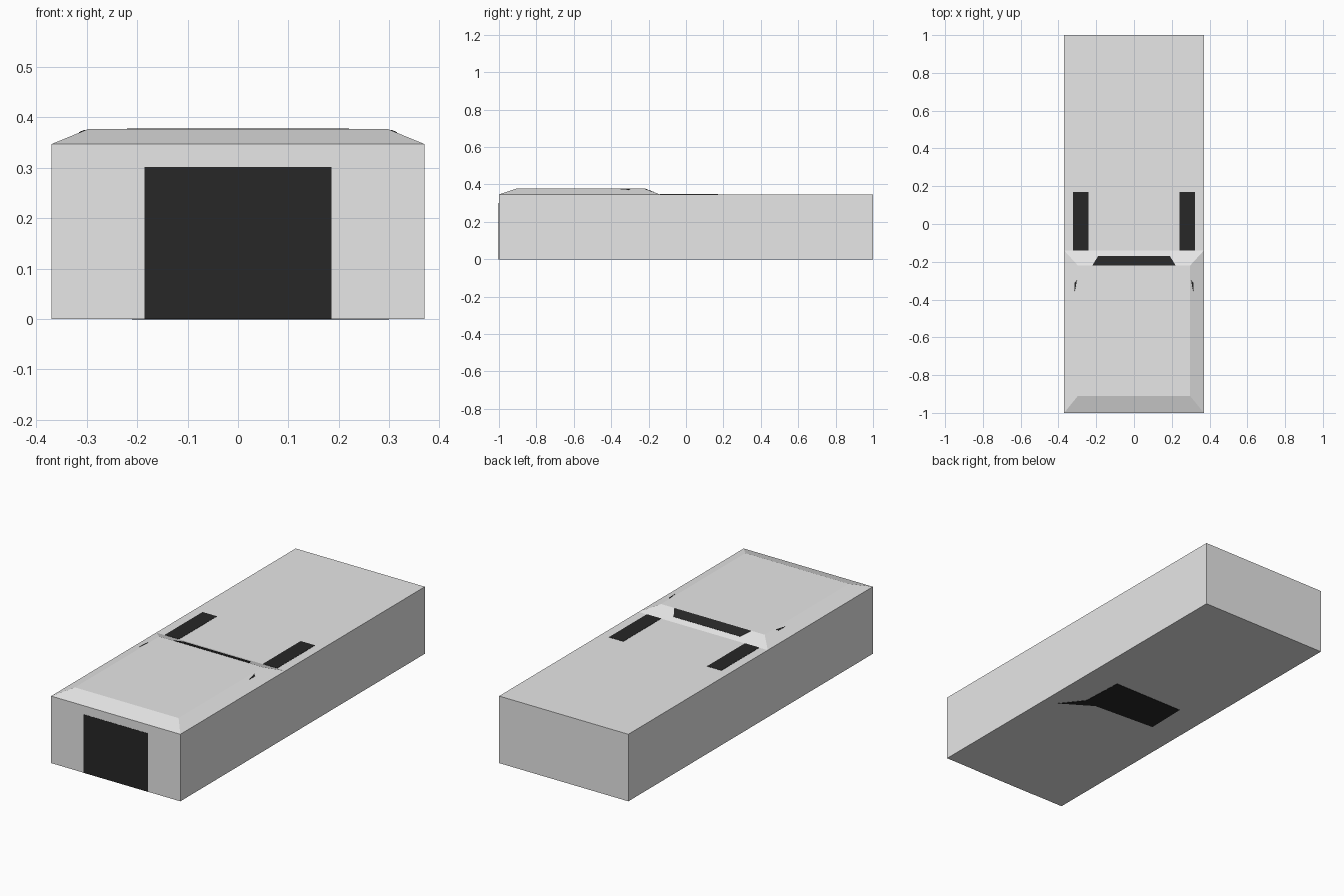
import bpy, bmesh
from mathutils import Vector

if "Cube" in bpy.data.objects:
    bpy.data.objects.remove(bpy.data.objects["Cube"])


def material(name, rgb):
    m = bpy.data.materials.new(name)
    m.diffuse_color = (*rgb, 1)
    m.use_nodes = True
    m.node_tree.nodes["Principled BSDF"].inputs["Base Color"].default_value = m.diffuse_color
    return m


GREY = material("light grey", (0.8, 0.8, 0.8))
DARK = material("near black", (0.02, 0.02, 0.02))


def finish(name, bm, mat):
    bmesh.ops.recalc_face_normals(bm, faces=bm.faces)
    me = bpy.data.meshes.new(name)
    bm.to_mesh(me)
    bm.free()
    me.materials.append(mat)
    ob = bpy.data.objects.new(name, me)
    bpy.context.collection.objects.link(ob)
    return ob


def plate(name, pts, normal, lift=0.0012):
    """Thin dark plate lying just proud of a surface."""
    bm = bmesh.new()
    n = Vector(normal).normalized()
    f = bm.faces.new([bm.verts.new(Vector(p) - n * lift) for p in pts])
    ext = bmesh.ops.extrude_face_region(bm, geom=[f], use_keep_orig=True)
    verts = [g for g in ext["geom"] if isinstance(g, bmesh.types.BMVert)]
    bmesh.ops.translate(bm, verts=verts, vec=n * 2 * lift)
    return finish(name, bm, DARK)


W, H, TOP = 0.37, 0.347, 0.377

# Main body and raised deck share one closed shell
bm = bmesh.new()


def ring(x, y0, y1, z):
    return [bm.verts.new(p) for p in ((-x, y0, z), (x, y0, z), (x, y1, z), (-x, y1, z))]


base = ring(W, -1, 1, 0)
mid = ring(W, -1, -0.14, H)
cap = ring(0.297, -0.91, -0.22, TOP)
back = [bm.verts.new((x, 1, H)) for x in (W, -W)]
bm.faces.new(base)
bm.faces.new(cap)
for i in range(4):                       # bevelled rim of the raised deck
    j = (i + 1) % 4
    bm.faces.new((mid[i], mid[j], cap[j], cap[i]))
bm.faces.new((mid[3], mid[2], back[0], back[1]))            # rear deck
bm.faces.new((base[0], base[1], mid[1], mid[0]))            # front
bm.faces.new((base[2], base[3], back[1], back[0]))          # back
bm.faces.new((base[1], base[2], back[0], mid[2], mid[1]))   # right side
bm.faces.new((base[0], mid[0], mid[3], back[1], base[3]))   # left side
finish("body", bm, GREY)

# Dark front panel
plate("front_panel", [(-0.185, -1, 0), (0.185, -1, 0), (0.185, -1, 0.302), (-0.185, -1, 0.302)],
      (0, -1, 0))


# Dark band on the rear slope of the raised deck
def slope(x, y):
    return (x, y, TOP - (y + 0.22) * 0.375)


plate("slope_band", [slope(-0.22, -0.219), slope(0.22, -0.219), slope(0.19, -0.17), slope(-0.19, -0.17)],
      (0, 0.375, 1))

# Paired strips on the rear deck and small marks on the deck's side slopes
for side, s in (("left", -1), ("right", 1)):
    plate(side + "_strip", [(s * x, y, H) for x, y in
          ((0.24, -0.14), (0.322, -0.14), (0.322, 0.17), (0.24, 0.17))], (0, 0, 1))
    plate(side + "_mark", [(s * x, y, TOP - (x - 0.297) * 0.41) for x, y in
          ((0.303, -0.30), (0.315, -0.31), (0.315, -0.36), (0.31, -0.34))], (s * 0.41, 0, 1))

# Dark patch underneath
plate("bottom_patch", [(x, y, 0) for x, y in
      ((0.2, 0.108), (-0.205, 0.108), (-0.21, -0.108), (0.14, -0.13), (0.30, -0.23), (0.21, -0.115))],
      (0, 0, -1))
